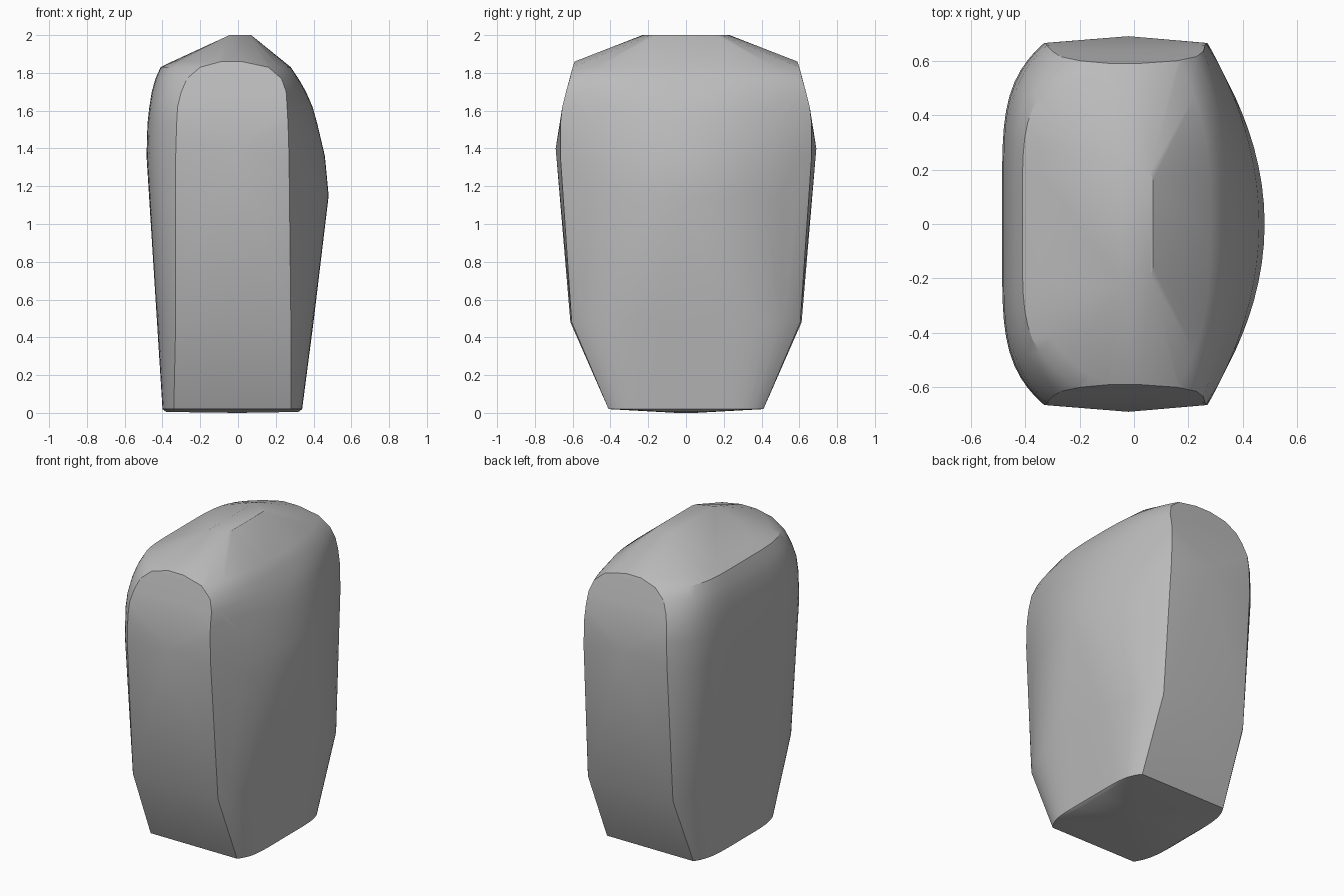
import bpy
import bmesh
import math

cube = bpy.data.objects.get("Cube")
if cube:
    bpy.data.objects.remove(cube, do_unlink=True)

# Plain grey material
grey = bpy.data.materials.new("plain_grey")
grey.use_nodes = True
colour = (0.5, 0.5, 0.5, 1.0)
grey.diffuse_color = colour
grey.node_tree.nodes["Principled BSDF"].inputs["Base Color"].default_value = colour

STEPS = 14


def section(bm, z, left, left_corner, right_corner, right, depth, power):
    """Horizontal outline: boxy left side, rounder right side, narrow flat ends."""
    for i in range(-STEPS, STEPS + 1):
        t = math.sin(math.pi / 2 * i / STEPS)
        y = depth * t
        bm.verts.new((left_corner + (left - left_corner) * (1 - abs(t) ** 5), y, z))
        bm.verts.new((right_corner + (right - right_corner) * (1 - abs(t) ** power), y, z))


# Height, left side, left corner, right corner, right side, half depth, right roundness
SECTIONS = [
    (0.02, -0.40, -0.34, 0.28, 0.34, 0.41, 6),
    (0.48, -0.43, -0.33, 0.28, 0.40, 0.605, 4),
    (1.15, -0.47, -0.33, 0.27, 0.48, 0.65, 2),
    (1.36, -0.485, -0.33, 0.27, 0.46, 0.665, 2),
    (1.53, -0.48, -0.325, 0.265, 0.42, 0.665, 2),
    (1.62, -0.47, -0.32, 0.26, 0.395, 0.655, 2),
    (1.70, -0.457, -0.30, 0.255, 0.36, 0.635, 2.3),
    (1.77, -0.437, -0.27, 0.23, 0.32, 0.615, 2.6),
    (1.83, -0.41, -0.20, 0.16, 0.28, 0.60, 3),
    (1.86, -0.35, -0.09, 0.02, 0.24, 0.59, 3),
]

bm = bmesh.new()
for row in SECTIONS:
    section(bm, *row)

# Front and back ridge, flat roof strip and slightly bowed underside
for side in (-1, 1):
    for x, y, z in [(-0.02, 0.69, 1.4), (-0.02, 0.612, 0.48),
                    (-0.045, 0.23, 2.0), (0.06, 0.19, 2.0), (0.07, 0.16, 2.0),
                    (-0.38, 0.1, 0.005), (0.32, 0.1, 0.005), (0, 0.05, 0)]:
        bm.verts.new((x, y * side, z))

# Wrap the sections in one closed skin
bmesh.ops.convex_hull(bm, input=bm.verts[:])
loose = [v for v in bm.verts if not v.link_faces]
bmesh.ops.delete(bm, geom=loose, context='VERTS')
bmesh.ops.dissolve_limit(bm, angle_limit=math.radians(0.6),
                         verts=bm.verts[:], edges=bm.edges[:])
bmesh.ops.recalc_face_normals(bm, faces=bm.faces[:])

mesh = bpy.data.meshes.new("rounded_block")
bm.to_mesh(mesh)
bm.free()
mesh.materials.append(grey)
block = bpy.data.objects.new("rounded_block", mesh)
bpy.context.collection.objects.link(block)

# Smooth body with crisp roof, base and end-cut edges
bpy.ops.object.select_all(action='DESELECT')
block.select_set(True)
bpy.context.view_layer.objects.active = block
bpy.ops.object.shade_smooth_by_angle(angle=math.radians(30))
